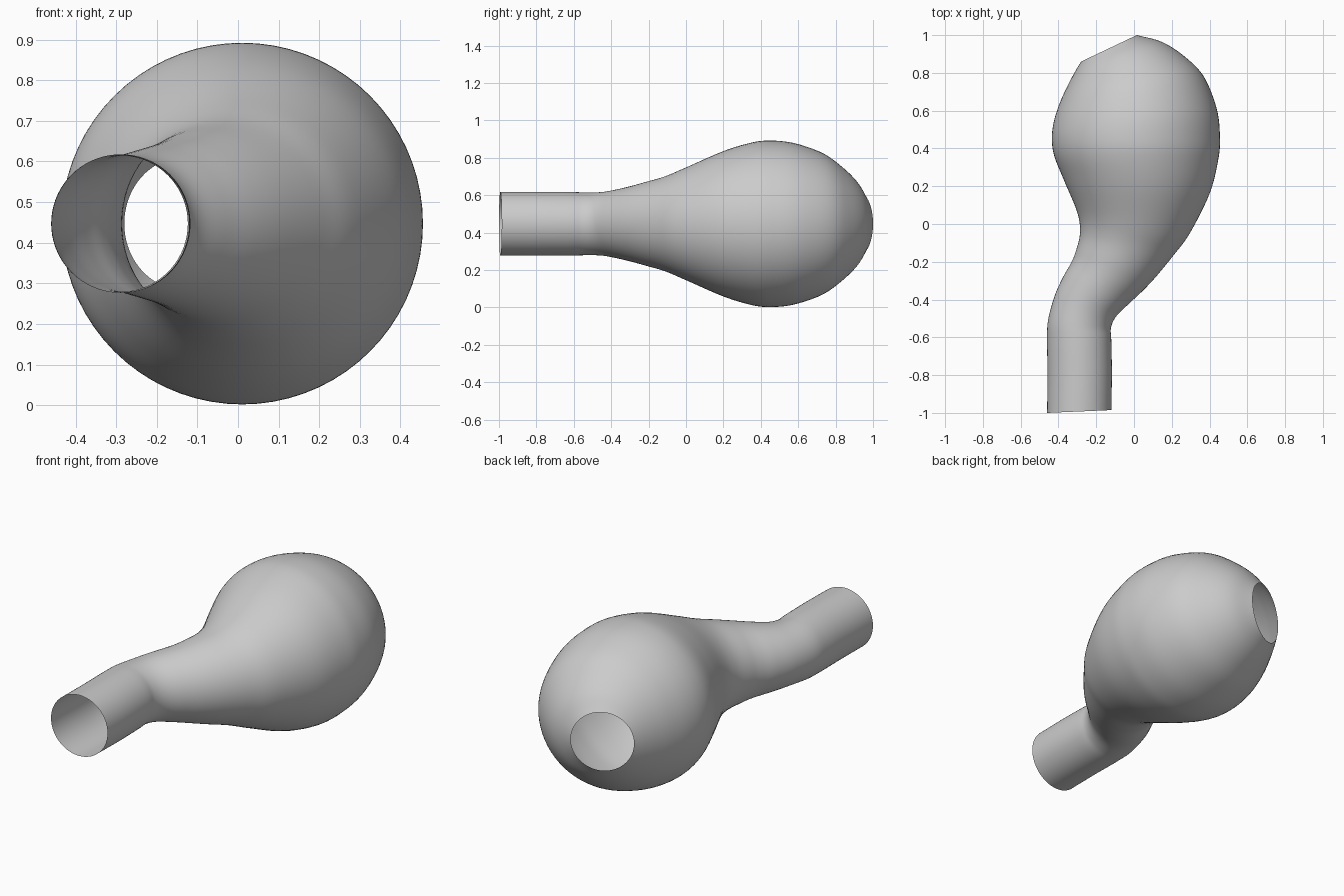
import bpy
import bmesh
from math import cos, sin, pi
from mathutils import Vector

cube = bpy.data.objects.get("Cube")
if cube:
    bpy.data.objects.remove(cube, do_unlink=True)

SIDES = 72          # points around each ring
STEPS = 6           # rings between two stations
AXIS_HEIGHT = 0.447

# Stations along the tube: right edge (x, y) and left edge (x, y) of each ring
stations = [
    (-.46, -1, -.12, -.985),
    (-.458, -.8, -.117, -.79),
    (-.46, -.62, -.12, -.62),
    (-.455, -.51, -.122, -.55),
    (-.42, -.38, -.095, -.49),
    (-.375, -.28, -.03, -.425),
    (-.335, -.21, .05, -.35),
    (-.31, -.15, .12, -.275),
    (-.286, -.05, .21, -.165),
    (-.3, .06, .295, -.05),
    (-.37, .23, .4, .16),
    (-.422, .36, .446, .34),
    (-.435, .46, .455, .46),
    (-.42, .56, .438, .61),
    (-.385, .66, .37, .78),
    (-.345, .745, .27, .885),
    (-.31, .81, .15, .963),
    (-.28, .86, .015, 1),
]


def smooth_path(points):
    """Catmull-Rom interpolation through the stations."""
    pts = [Vector(p) for p in points]
    pts = [2 * pts[0] - pts[1]] + pts + [2 * pts[-1] - pts[-2]]
    path = []
    for a, b, c, d in zip(pts, pts[1:], pts[2:], pts[3:]):
        for i in range(STEPS):
            t = i / STEPS
            path.append(b + (c - a) * (t / 2)
                        + (2 * a - 5 * b + 4 * c - d) * (t * t / 2)
                        + (3 * b - a - 3 * c + d) * (t ** 3 / 2))
    path.append(pts[-2])
    return path


def add_ring(bm, station):
    """Upright circle whose diameter joins both edges of the tube."""
    start = Vector((station[0], station[1], AXIS_HEIGHT))
    end = Vector((station[2], station[3], AXIS_HEIGHT))
    centre, arm = (start + end) / 2, (end - start) / 2
    up = Vector((0, 0, arm.length))
    angles = [2 * pi * i / SIDES for i in range(SIDES)]
    return [bm.verts.new(centre + arm * cos(a) + up * sin(a)) for a in angles]


# Bulb with bent neck: one open skin swept along the stations
bm = bmesh.new()
rings = [add_ring(bm, s) for s in smooth_path(stations)]
for near, far in zip(rings, rings[1:]):
    for i in range(SIDES):
        j = (i + 1) % SIDES
        bm.faces.new((near[i], near[j], far[j], far[i]))
for face in bm.faces:
    face.smooth = True
bm.normal_update()

# Make the skin face outward
middle = rings[len(rings) // 2][0]
if middle.normal.x < 0:
    bmesh.ops.reverse_faces(bm, faces=bm.faces[:])

mesh = bpy.data.meshes.new("bulb_tube")
bm.to_mesh(mesh)
bm.free()
bulb = bpy.data.objects.new("bulb_tube", mesh)
bpy.context.collection.objects.link(bulb)

# Plain grey
grey = bpy.data.materials.new("light_grey")
grey.use_nodes = True
colour = (.6, .6, .6, 1)
grey.diffuse_color = colour
grey.node_tree.nodes["Principled BSDF"].inputs["Base Color"].default_value = colour
mesh.materials.append(grey)
